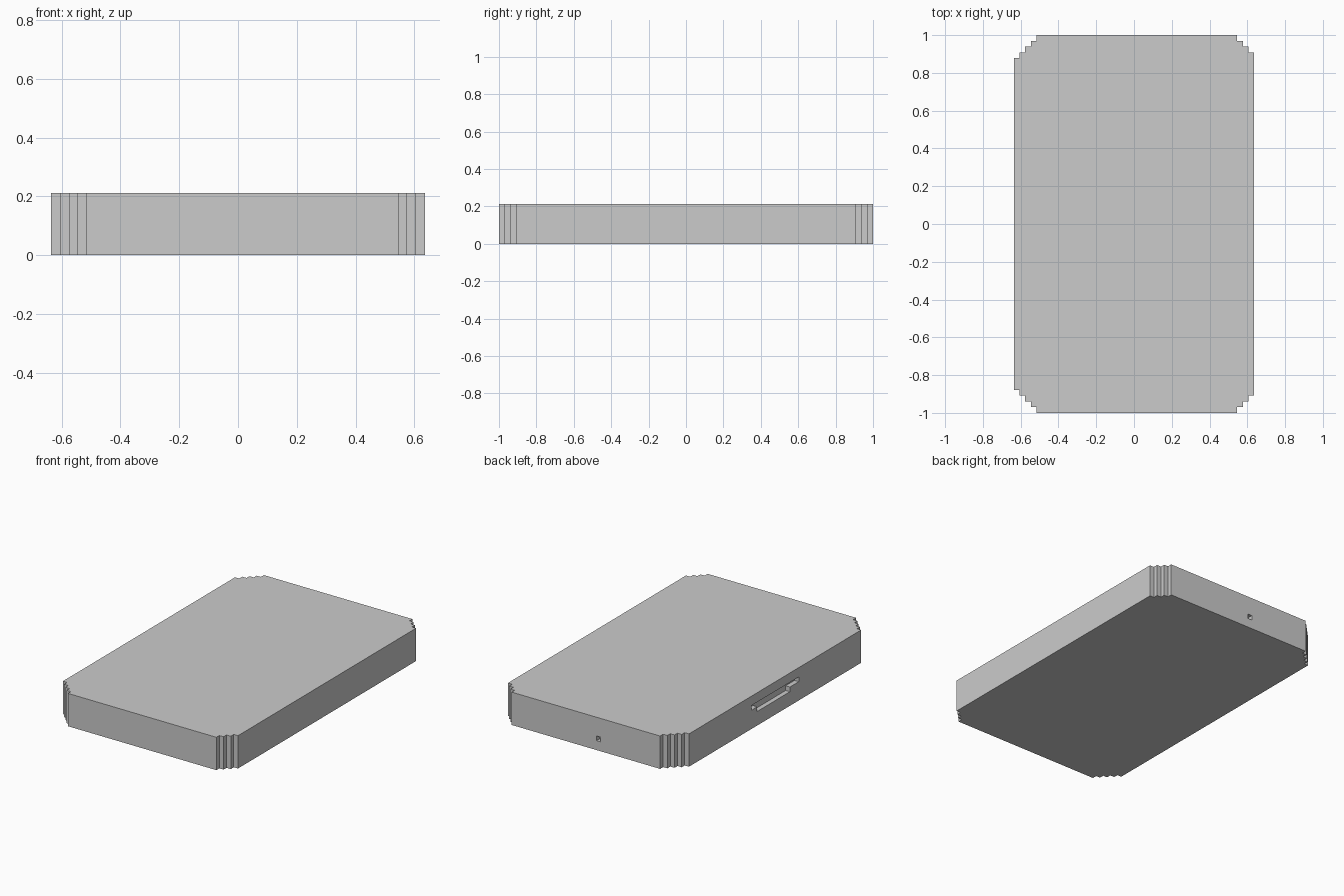
import bpy, bmesh
from mathutils import Vector

if "Cube" in bpy.data.objects:
    bpy.data.objects.remove(bpy.data.objects["Cube"])

U = 1 / 33            # one block
HX, HY, H = 21, 33, 7  # half width, half length, height in blocks


def prism(name, points, extrude):
    """Extrude a closed outline (in block units) into a solid."""
    bm = bmesh.new()
    face = bm.faces.new([bm.verts.new(Vector(p) * U) for p in points])
    out = bmesh.ops.extrude_face_region(bm, geom=[face])
    moved = [v for v in out["geom"] if isinstance(v, bmesh.types.BMVert)]
    bmesh.ops.translate(bm, verts=moved, vec=Vector(extrude) * U)
    bmesh.ops.recalc_face_normals(bm, faces=bm.faces)
    mesh = bpy.data.meshes.new(name)
    bm.to_mesh(mesh)
    bm.free()
    obj = bpy.data.objects.new(name, mesh)
    bpy.context.collection.objects.link(obj)
    return obj


def stair(sx, steps):
    """Stepped corner from the side edge up to the back edge."""
    pts = []
    for i in range(steps + 1):
        y = HY - steps + i
        if i:
            pts.append((sx * (HX - i), y - 1, 0))
        pts.append((sx * (HX - i), y, 0))
    return pts


# Case: flat slab with stair-stepped corners
back = stair(1, 3) + stair(-1, 4)[::-1]
front = [(x, -y, z) for x, y, z in reversed(back)]
case = prism("case", back + front, (0, 0, H))

# Connector slot in the left side: wide upper row, shorter lower row
slot = [(8, 5), (8, 4), (6, 4), (6, 3), (-5, 3), (-5, 4), (-8, 4), (-8, 5)]
slot_cutter = prism("slot_cutter", [(-HX - 1, y, z) for y, z in slot], (2, 0, 0))

# Small indicator hole in the back
hole = [(-3, 2), (-2, 2), (-2, 3), (-3, 3)]
hole_cutter = prism("hole_cutter", [(x, HY + 1, z) for x, z in hole], (0, -2, 0))

for cutter in (slot_cutter, hole_cutter):
    mod = case.modifiers.new(cutter.name, 'BOOLEAN')
    mod.operation = 'DIFFERENCE'
    mod.solver = 'EXACT'
    mod.object = cutter
    cutter.hide_render = True
    cutter.display_type = 'WIRE'
